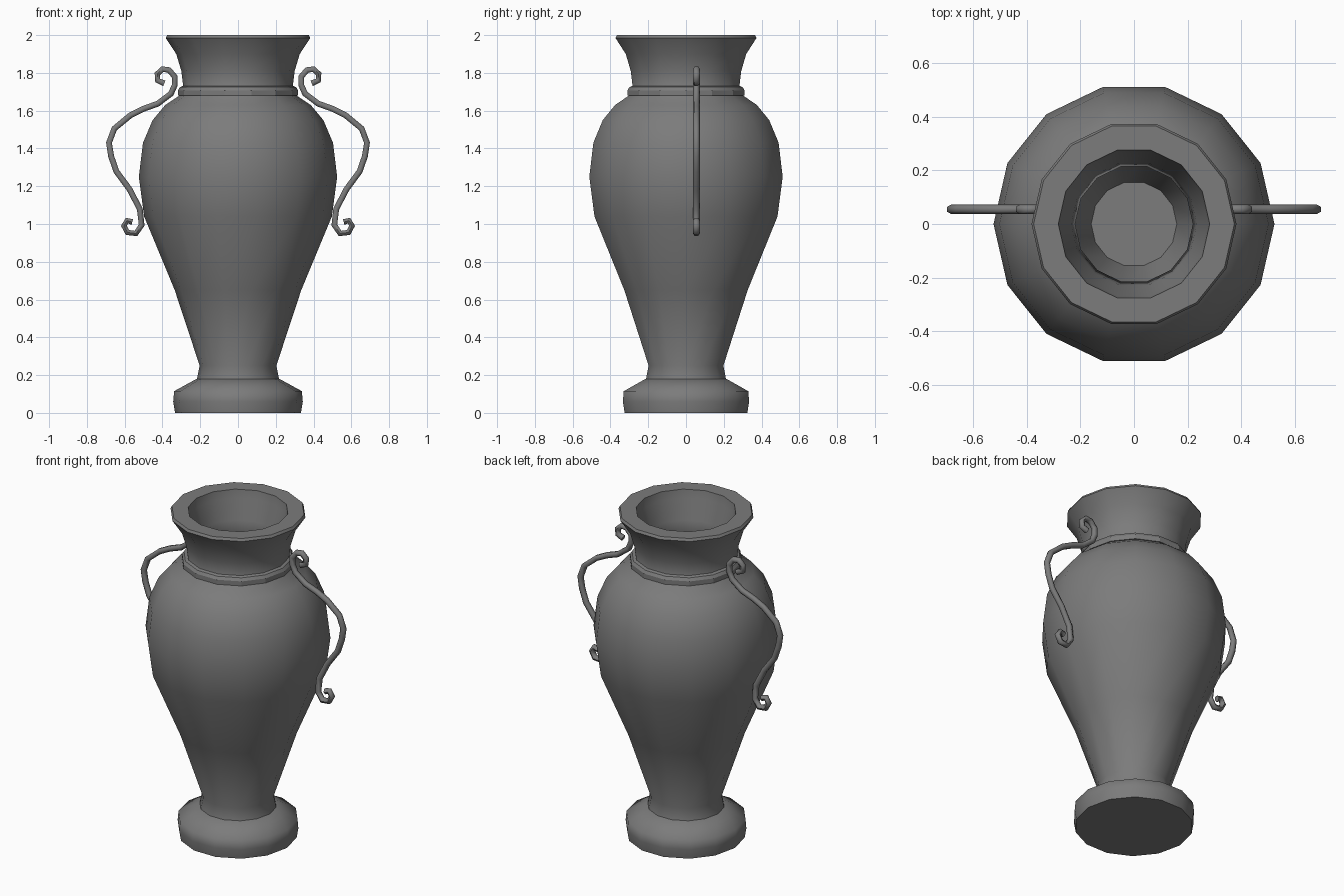
import bpy
import math

cube = bpy.data.objects.get("Cube")
if cube:
    bpy.data.objects.remove(cube, do_unlink=True)

SIDES = 14

grey = bpy.data.materials.new("dark grey clay")
grey.use_nodes = True
colour = (0.2, 0.2, 0.2, 1)
grey.diffuse_color = colour
grey.node_tree.nodes["Principled BSDF"].inputs["Base Color"].default_value = colour


def finish(obj, angle):
    """Give the part its colour and smooth shading with sharp creases."""
    obj.data.materials.clear()
    obj.data.materials.append(grey)
    bpy.ops.object.select_all(action="DESELECT")
    obj.select_set(True)
    bpy.context.view_layer.objects.active = obj
    bpy.ops.object.shade_smooth_by_angle(angle=math.radians(angle))


def lathe(name, profile, angle, cap_start=False, cap_end=False, closed=False):
    """Turn a (radius, height) profile, listed upwards on the outside."""
    verts = [(r * math.cos(2 * math.pi * i / SIDES), r * math.sin(2 * math.pi * i / SIDES), z)
             for r, z in profile for i in range(SIDES)]
    rows = len(profile)
    faces = []
    for j in range(rows if closed else rows - 1):
        a, b = j * SIDES, (j + 1) % rows * SIDES
        for i in range(SIDES):
            k = (i + 1) % SIDES
            faces.append((a + i, a + k, b + k, b + i))
    if cap_start:
        faces.append(tuple(reversed(range(SIDES))))
    if cap_end:
        faces.append(tuple(range((rows - 1) * SIDES, rows * SIDES)))
    mesh = bpy.data.meshes.new(name)
    mesh.from_pydata(verts, [], faces)
    obj = bpy.data.objects.new(name, mesh)
    bpy.context.collection.objects.link(obj)
    finish(obj, angle)


# Rounded foot
lathe("foot", [(0.333, 0), (0.343, 0.06), (0.338, 0.115), (0.22, 0.18)], 65,
      cap_start=True, cap_end=True)

# Hollow body: outside wall up, over the rim, inside wall down to the floor
outside = [(0.217, 0.18), (0.203, 0.25), (0.335, 0.65), (0.497, 1.04), (0.525, 1.25),
           (0.503, 1.43), (0.452, 1.55), (0.385, 1.63), (0.31, 1.68), (0.29, 1.73),
           (0.30, 1.81), (0.327, 1.9), (0.383, 1.985), (0.375, 2.0)]
inside = [(0.283, 2.0), (0.275, 1.95), (0.235, 1.83), (0.22, 1.73), (0.32, 1.6),
          (0.44, 1.43), (0.46, 1.25), (0.43, 1.04), (0.275, 0.65), (0.16, 0.27)]
lathe("body", outside + inside, 60, cap_start=True, cap_end=True)

# Collar around the neck
lathe("collar", [(0.28, 1.675), (0.318, 1.68), (0.318, 1.708), (0.307, 1.725),
                 (0.28, 1.735)], 25, closed=True)

# Scrolled handle, drawn from the upper curl to the lower curl
scroll = [(0.39, 1.745), (0.425, 1.76), (0.427, 1.795), (0.40, 1.82), (0.365, 1.815),
          (0.335, 1.78), (0.335, 1.735), (0.355, 1.69), (0.425, 1.637), (0.50, 1.61),
          (0.57, 1.575), (0.655, 1.505), (0.683, 1.43), (0.672, 1.36), (0.645, 1.28),
          (0.575, 1.185), (0.52, 1.08), (0.51, 0.995), (0.54, 0.95), (0.585, 0.955),
          (0.604, 0.99), (0.588, 1.018), (0.56, 1.01)]
for name, side in (("left_handle", 1), ("right_handle", -1)):
    curve = bpy.data.curves.new(name, "CURVE")
    curve.dimensions = "3D"
    curve.bevel_depth = 0.018
    curve.bevel_resolution = 1
    curve.use_fill_caps = True
    spline = curve.splines.new("POLY")
    spline.points.add(len(scroll) - 1)
    for point, (x, z) in zip(spline.points, scroll):
        point.co = (side * x, 0.055, z, 1)
    handle = bpy.data.objects.new(name, curve)
    bpy.context.collection.objects.link(handle)
    bpy.ops.object.select_all(action="DESELECT")
    handle.select_set(True)
    bpy.context.view_layer.objects.active = handle
    bpy.ops.object.convert(target="MESH")
    finish(bpy.context.view_layer.objects.active, 65)
